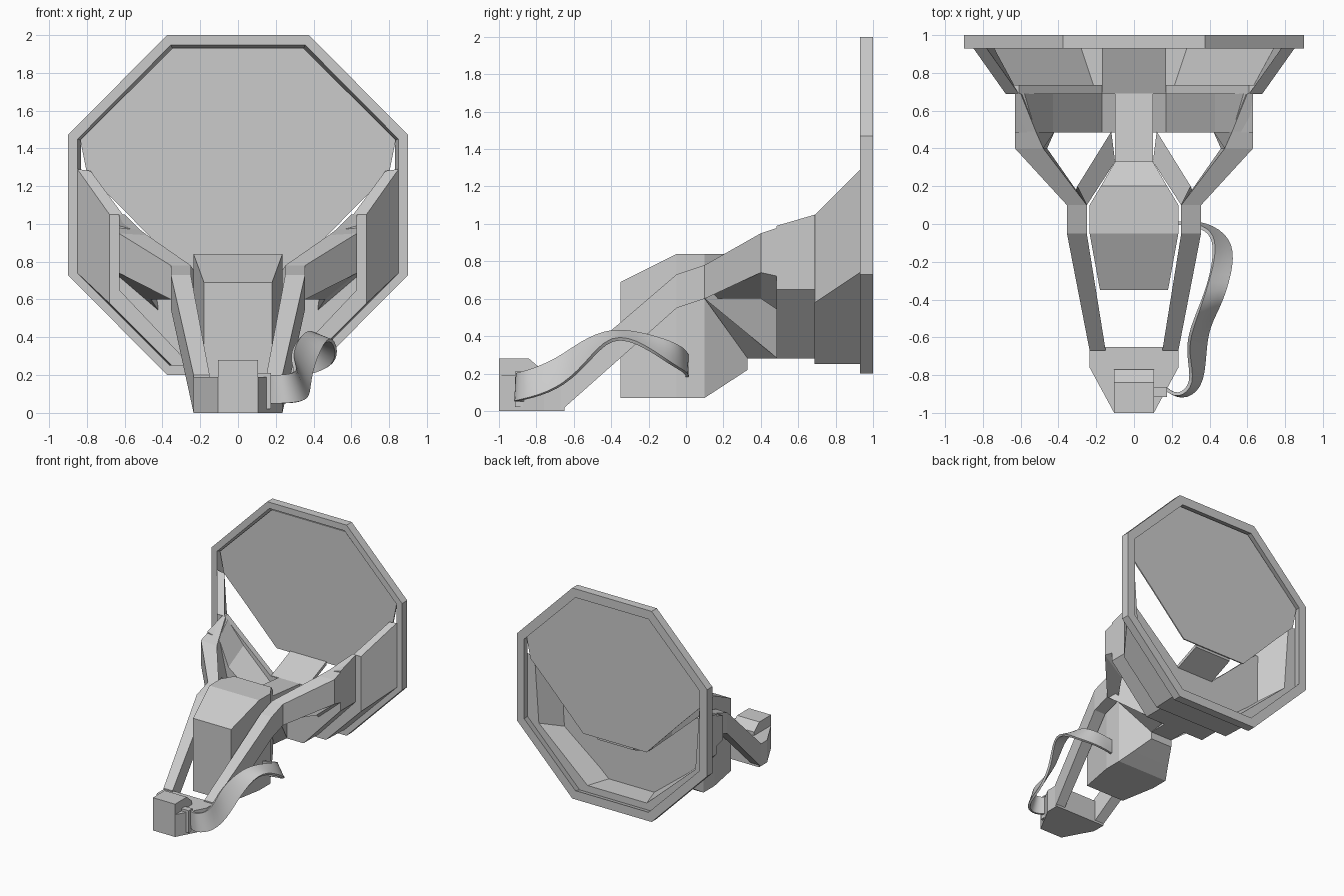
import bpy, bmesh

if "Cube" in bpy.data.objects:
    bpy.data.objects.remove(bpy.data.objects["Cube"])


def finish(name, bm, mirror=False):
    bmesh.ops.recalc_face_normals(bm, faces=bm.faces)
    me = bpy.data.meshes.new(name)
    bm.to_mesh(me)
    bm.free()
    ob = bpy.data.objects.new(name, me)
    bpy.context.collection.objects.link(ob)
    if mirror:
        ob.modifiers.new("mirror", "MIRROR")
    return ob


def loft(name, sections, caps=True, ring=True, mirror=False):
    """Skin a list of matching point loops."""
    bm = bmesh.new()
    rows = [[bm.verts.new(p) for p in s] for s in sections]
    n = len(rows[0])
    for a, b in zip(rows, rows[1:]):
        for i in range(n if ring else n - 1):
            j = (i + 1) % n
            bm.faces.new((a[i], a[j], b[j], b[i]))
    if caps:
        bm.faces.new(rows[0])
        bm.faces.new(rows[-1])
    return finish(name, bm, mirror)


def quad(y, x0, x1, z0, z1):
    return [(x0, y, z0), (x1, y, z0), (x1, y, z1), (x0, y, z1)]


def both(half):
    """Mirror a half outline (x, z) into a full one."""
    return half + [(-x, z) for x, z in reversed(half)]


def at(y, pts):
    return [(x, y, z) for x, z in pts]


def channel(name, y0, out0, in0, y1, out1, in1):
    """Open-topped trough with wall thickness, running from y0 to y1."""
    bm = bmesh.new()
    o0, i0, o1, i1 = [[bm.verts.new(p) for p in at(y, both(h))]
                      for y, h in ((y0, out0), (y0, in0), (y1, out1), (y1, in1))]
    for k in range(len(o0) - 1):
        for a, b in ((o0, o1), (o1, i1), (i1, i0), (i0, o0)):
            bm.faces.new((a[k], a[k + 1], b[k + 1], b[k]))
    for k in (0, -1):
        bm.faces.new((o0[k], o1[k], i1[k], i0[k]))
    return finish(name, bm)


# octagonal ring with a slightly bevelled opening
outer = both([(.375, 2), (.9, 1.47), (.9, .73), (.375, .2)])
inner = both([(.355, 1.947), (.848, 1.45), (.848, .75), (.355, .253)])
inner_back = both([(.345, 1.925), (.83, 1.44), (.83, .76), (.345, .275)])
loft("octagon_ring", [at(.93, outer), at(1, outer), at(1, inner_back), at(.93, inner),
                      at(.93, outer)], caps=False)

# flat panel filling the upper part of the ring
panel = both([(.345, 1.93), (.835, 1.445), (.80, 1.27), (.62, 1.09), (.3, .76)])
loft("panel", [at(.95, panel), at(.96, panel)])

# tapered collar, its front wall and the centre plate
channel("collar",
        .69, [(.68, 1.05), (.68, .58), (.35, .25)], [(.61, 1.05), (.61, .63), (.2, .31)],
        .93, [(.85, 1.29), (.85, .74), (.36, .25)], [(.78, 1.28), (.74, .72), (.28, .31)])
wall_out = [(.68, 1.05), (.68, .58), (.35, .25)]
wall_top = [(.61, 1.05), (.4, .86), (.17, .655)]
channel("collar_front_wall", .688, wall_out, wall_top, .735, wall_out, wall_top)
loft("centre_plate", [quad(.69, -.17, .17, .63, .66), quad(.95, -.17, .17, .74, .77)])

# thick cross band behind the arms
band_out = [(.63, .99), (.63, .65), (.28, .28)]
band_in = [(.52, .96), (.43, .74), (.17, .54)]
band_top = [(.63, 1.05), (.63, .65), (.28, .28)]
band_in2 = [(.58, 1.03), (.43, .85), (.17, .6)]
channel("cross_band", .485, band_out, band_in, .69, band_top, band_in2)

# side arms running from the base to the collar
loft("side_arm", [quad(-.67, .15, .235, 0, .2), quad(-.05, .25, .355, .55, .73),
                  quad(.1, .25, .355, .6, .78),
                  [(.46, .4, .6), (.63, .4, .74), (.63, .4, .95), (.48, .4, .94)],
                  [(.42, .49, .54), (.63, .49, .72), (.63, .49, .98), (.52, .49, .97)],
                  [(.42, .69, .54), (.63, .69, .66), (.63, .69, 1.05), (.6, .69, 1.05)]],
     mirror=True)

# diagonal struts from the arms down to the band
loft("strut", [[(.25, .1, .6), (.34, .1, .6), (.3, .2, .8), (.25, .1, .78)],
               [(.1, .33, .28), (.12, .49, .28), (.12, .49, .54), (.1, .33, .54)]],
     mirror=True)

# neck
loft("neck", [quad(.3, -.1, .1, .28, .7), quad(.7, -.1, .1, .28, .66)])

# main body
loft("main_body", [quad(y, -w, w, a, b) for y, w, a, b in
                   ((-.35, .18, .07, .69), (-.05, .235, .07, .84), (.1, .235, .07, .84),
                    (.2, .175, .135, .84), (.33, .1, .22, .74))])

# front base and nose box
loft("base", [[(x, y, z) for x, y in ((-.235, -.65), (-.235, -.76), (-.105, -1),
                                      (.105, -1), (.235, -.76), (.235, -.65))]
              for z in (0, .19)])
side = [(-1, 0), (-1, .28), (-.84, .28), (-.77, .22), (-.77, 0)]
loft("nose_box", [[(x, y, z) for y, z in side] for x in (-.105, .105)])
loft("strap_socket", [quad(y, .1, .175, .02, .21) for y in (-.915, -.865)])

# twisting strap, given by its two edges
edges = [((.165, -.87, .05), (.165, -.87, .2)), ((.25, -.93, .05), (.23, -.92, .2)),
         ((.36, -.87, .06), (.32, -.85, .21)), ((.375, -.69, .11), (.28, -.68, .28)),
         ((.39, -.54, .24), (.30, -.56, .37)), ((.475, -.4, .42), (.365, -.4, .44)),
         ((.525, -.22, .35), (.42, -.22, .41)), ((.515, -.08, .25), (.43, -.08, .37)),
         ((.38, .01, .2), (.37, -.01, .33)), ((.23, .005, .18), (.23, .005, .3))]
strap = loft("strap", edges, caps=False, ring=False)
sub = strap.modifiers.new("smooth", "SUBSURF")
sub.levels = sub.render_levels = 2
sub.boundary_smooth = 'PRESERVE_CORNERS'
sol = strap.modifiers.new("thickness", "SOLIDIFY")
sol.thickness = .018
sol.offset = 0
bpy.context.view_layer.objects.active = strap
strap.select_set(True)
bpy.ops.object.convert(target='MESH')
bpy.ops.object.shade_smooth_by_angle()
